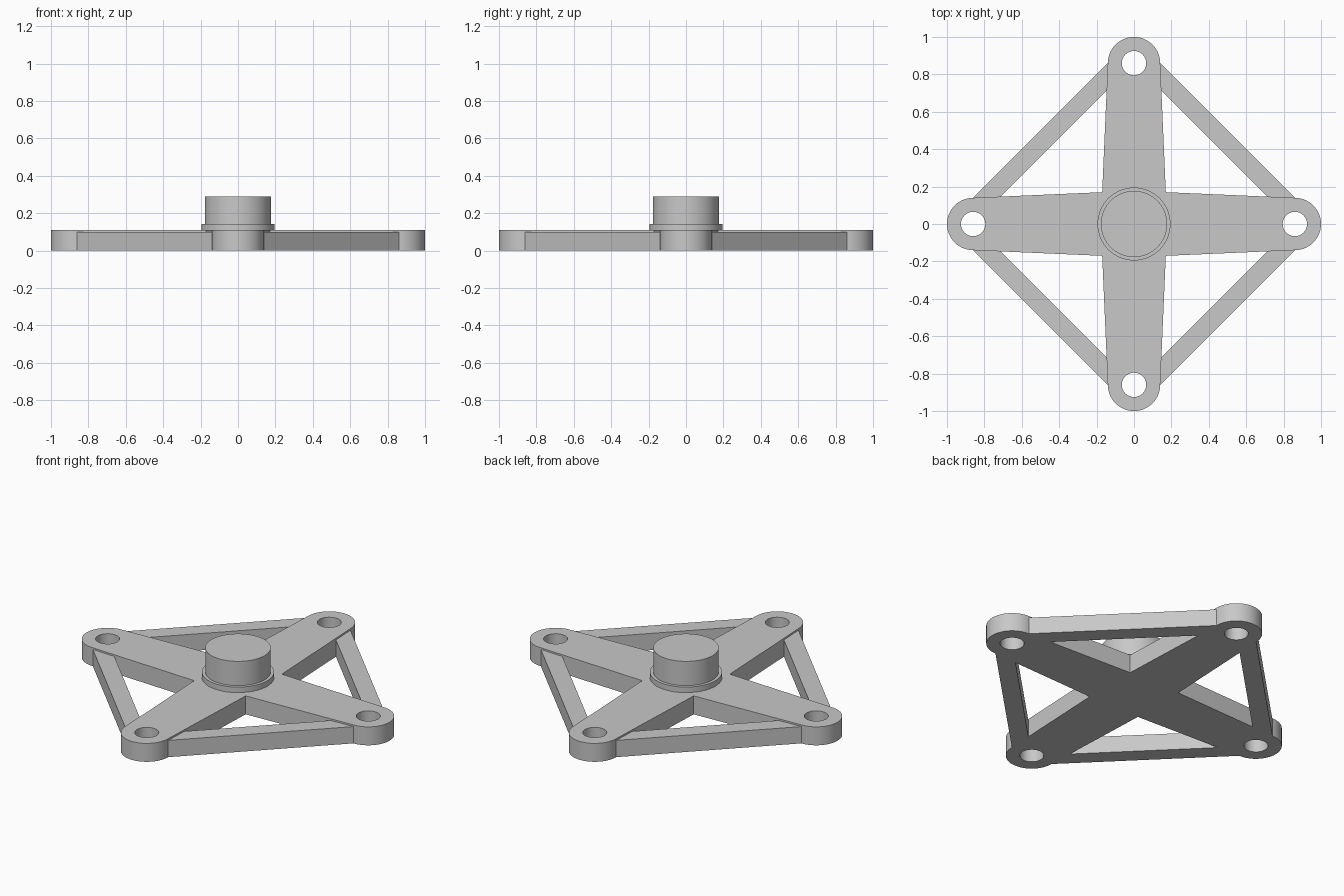
import bpy, bmesh
from math import sin, cos, pi, radians
from mathutils import Matrix, Vector

if "Cube" in bpy.data.objects:
    bpy.data.objects.remove(bpy.data.objects["Cube"])

ARM_H, BRACE_H = 0.11, 0.10
TIP, TIP_R, ROOT, HOLE_R = 0.86, 0.14, 0.17, 0.065

grey = bpy.data.materials.new("light grey")
grey.use_nodes = True
colour = (0.58, 0.58, 0.58, 1)
grey.diffuse_color = colour
grey.node_tree.nodes["Principled BSDF"].inputs["Base Color"].default_value = colour


def finish(name, bm):
    bmesh.ops.recalc_face_normals(bm, faces=bm.faces)
    mesh = bpy.data.meshes.new(name)
    bm.to_mesh(mesh)
    bm.free()
    mesh.materials.append(grey)
    obj = bpy.data.objects.new(name, mesh)
    bpy.context.collection.objects.link(obj)
    return obj


def prism(name, outline, z0, z1):
    bm = bmesh.new()
    face = bm.faces.new([bm.verts.new((p[0], p[1], z0)) for p in outline])
    up = bmesh.ops.extrude_face_region(bm, geom=[face])["geom"]
    bmesh.ops.translate(bm, vec=(0, 0, z1 - z0),
                        verts=[v for v in up if isinstance(v, bmesh.types.BMVert)])
    return finish(name, bm)


def circle(x, y, r, n=48):
    return [(x + r * cos(2 * pi * i / n), y + r * sin(2 * pi * i / n)) for i in range(n)]


def smooth(obj):
    bpy.ops.object.select_all(action="DESELECT")
    obj.select_set(True)
    bpy.context.view_layer.objects.active = obj
    bpy.ops.object.shade_smooth_by_angle(angle=radians(30))


quarter_turns = [Matrix.Rotation(k * pi / 2, 3, "Z") for k in range(4)]

# Cross plate: four tapered arms with round tips
steps = 28
arm = [Vector((TIP + TIP_R * cos(a), TIP_R * sin(a), 0))
       for a in (-pi / 2 + pi * i / steps for i in range(steps + 1))]
arm.append(Vector((ROOT, ROOT, 0)))
cross = prism("cross_plate", [m @ p for m in quarter_turns for p in arm], 0, ARM_H)

# Mounting holes through the arm tips
for k, m in enumerate(quarter_turns):
    c = m @ Vector((TIP, 0, 0))
    cutter = prism(f"hole_cutter_{k + 1}", circle(c.x, c.y, HOLE_R), -0.1, 0.3)
    cutter.hide_render = True
    cutter.hide_viewport = True
    cut = cross.modifiers.new(f"hole_{k + 1}", "BOOLEAN")
    cut.operation, cut.solver, cut.object = "DIFFERENCE", "EXACT", cutter
bpy.context.view_layer.objects.active = cross
cross.select_set(True)
for mod in list(cross.modifiers):
    cutter = mod.object
    bpy.ops.object.modifier_apply(modifier=mod.name)
    bpy.data.objects.remove(cutter)
smooth(cross)

# Diagonal braces between neighbouring arm tips
brace = [Vector(p + (0,)) for p in
         ((TIP, TIP_R), (TIP_R, TIP), (0.146, 0.714), (0.714, 0.146))]
for k, m in enumerate(quarter_turns):
    prism(f"brace_{k + 1}", [m @ p for p in brace], 0, BRACE_H)

# Central hub: flange below a plain cylinder
bm = bmesh.new()
profile = [(0, 0.1), (0.195, 0.1), (0.195, 0.143), (0.177, 0.143), (0.177, 0.288), (0, 0.288)]
verts = [bm.verts.new((r, 0, z)) for r, z in profile]
edges = [bm.edges.new(pair) for pair in zip(verts, verts[1:])]
bmesh.ops.spin(bm, geom=verts + edges, axis=(0, 0, 1), cent=(0, 0, 0),
               angle=2 * pi, steps=64, use_duplicate=False)
bmesh.ops.remove_doubles(bm, verts=bm.verts, dist=0.0001)
smooth(finish("hub", bm))
